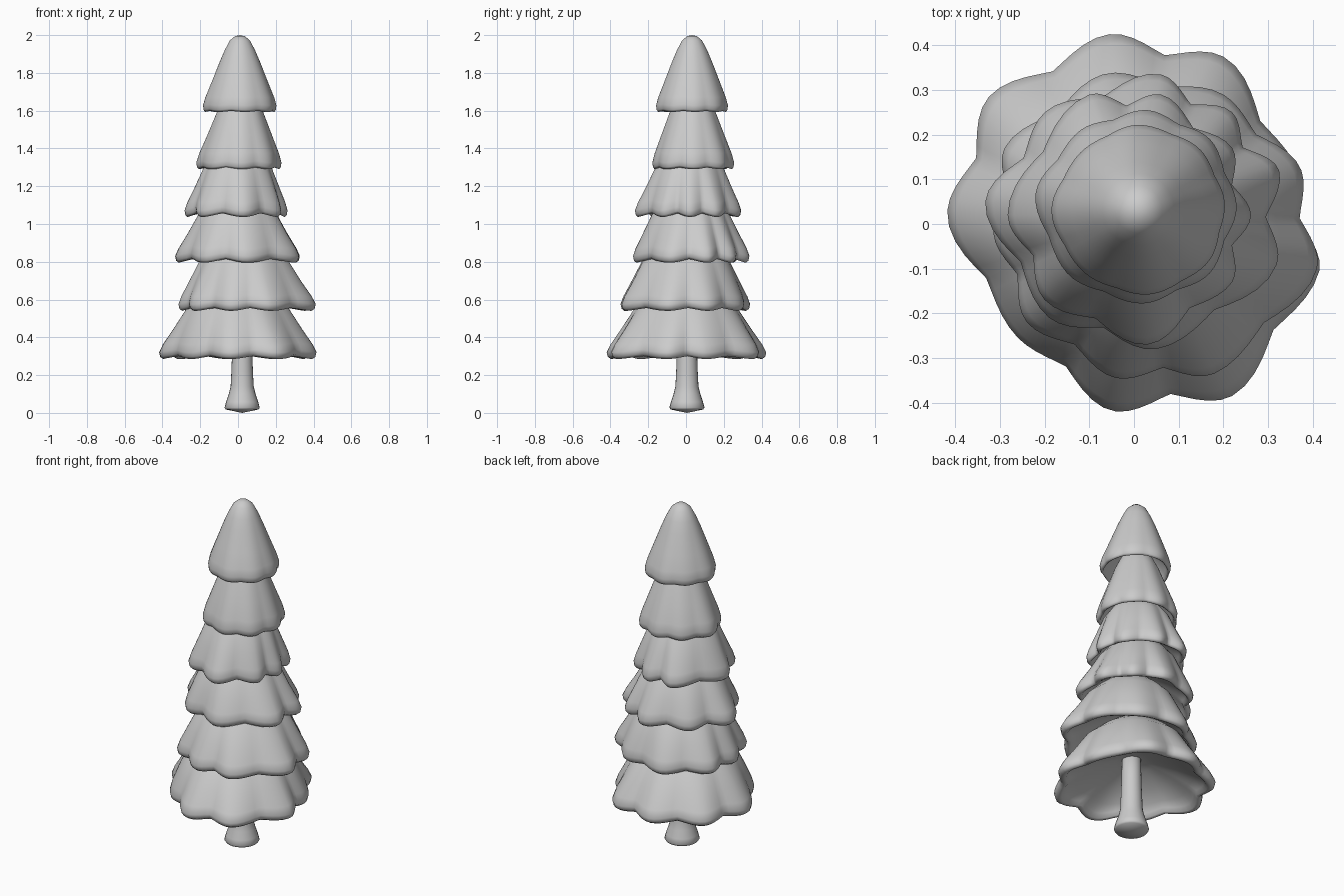
import bpy, bmesh, math

STEPS = 10  # outline samples from one lobe tip to the next


def loft(name, rings, closed_bottom, closed_top):
    """Skin a stack of rings, fanning each end to a centre point."""
    bm = bmesh.new()
    vs = [[bm.verts.new(p) for p in ring] for ring in rings]
    n = len(vs[0])
    for a, b in zip(vs, vs[1:]):
        for i in range(n):
            j = (i + 1) % n
            bm.faces.new((a[i], a[j], b[j], b[i]))
    for ring, tip in ((vs[0], closed_bottom), (vs[-1], closed_top)):
        c = bm.verts.new(tip)
        for i in range(n):
            bm.faces.new((ring[i], ring[(i + 1) % n], c))
    bmesh.ops.recalc_face_normals(bm, faces=bm.faces[:])
    mesh = bpy.data.meshes.new(name)
    bm.to_mesh(mesh)
    bm.free()
    for f in mesh.polygons:
        f.use_smooth = True
    ob = bpy.data.objects.new(name, mesh)
    bpy.context.collection.objects.link(ob)
    return ob


def outline(peaks, cx, cy, depth):
    """Scalloped outline through lobe tips: (angle, radius, notch amount)."""
    pol = sorted((math.atan2(y - cy, x - cx), math.hypot(x - cx, y - cy)) for x, y in peaks)
    pts = []
    for k, (a0, r0) in enumerate(pol):
        a1, r1 = pol[(k + 1) % len(pol)]
        if a1 < a0:
            a1 += 2 * math.pi
        for s in range(STEPS):
            t = s / STEPS
            v = 1 - abs(2 * t - 1)
            e = t * t * (3 - 2 * t)
            u = 0.4 * v * v + 0.6 * v * v * (3 - 2 * v)
            pts.append((a0 + (a1 - a0) * t, (r0 + (r1 - r0) * e) * (1 - depth * u), u))
    return pts


def tier(name, z0, h, q, centre, depth, peaks):
    """Bough skirt, cupped underneath; q is its relative radius at height h."""
    cx, cy = centre
    out = outline(peaks, cx, cy, depth)
    mean = sum(p[1] for p in out) / len(out)
    # (relative radius, height, lobe strength)
    prof = [(0.25, h * 0.58, 0.1), (0.55, h * 0.4, 0.3), (0.75, h * 0.23, 0.6),
            (0.86, 0.028, 0.9), (0.9, 0.005, 1), (0.945, 0.0, 1), (0.985, 0.011, 1),
            (1.0, 0.035, 1), (q + (1 - q) * 0.87, 0.035 + (h - 0.035) * 0.18, 0.88),
            (q + (1 - q) * 0.5, 0.035 + (h - 0.035) * 0.53, 0.58), (q, h, 0.25),
            (q * 0.76, h + 0.06, 0.15), (q * 0.5, h + 0.112, 0.1), (q * 0.25, h + 0.134, 0)]
    rings = []
    for f, z, w in prof:
        rings.append([(cx + f * (mean + (r - mean) * w) * math.cos(a),
                       cy + f * (mean + (r - mean) * w) * math.sin(a),
                       z0 + z + 0.15 * depth * u * w * w) for a, r, u in out])
    return loft(name, rings, (cx, cy, z0 + h * 0.66), (cx, cy, z0 + h + 0.14))


# Bough tiers, bottom to top, each given by its lobe tips seen from above
tier("boughs_1", 0.285, 0.265, 0.68, (0, 0), 0.1,
     [(-0.055, 0.425), (0.2, 0.375), (0.37, 0.11), (0.415, -0.105), (0.22, -0.385),
      (-0.04, -0.42), (-0.26, -0.255), (-0.418, 0.03), (-0.325, 0.285)])
tier("boughs_2", 0.54, 0.265, 0.68, (0.03, 0), 0.1,
     [(0.41, -0.1), (0.375, 0.12), (0.2, 0.29), (-0.07, 0.335), (-0.29, 0.17),
      (-0.315, -0.02), (-0.24, -0.22), (-0.04, -0.345), (0.18, -0.335)])
tier("boughs_3", 0.795, 0.255, 0.68, (0, 0.025), 0.13,
     [(-0.333, 0.05), (-0.2, 0.25), (0.06, 0.335), (0.22, 0.25), (0.325, 0.12),
      (0.32, -0.09), (0.05, -0.28), (-0.19, -0.21)])
tier("boughs_4", 1.037, 0.263, 0.68, (0, 0.02), 0.13,
     [(-0.283, 0.02), (-0.1, 0.29), (0.06, 0.29), (0.22, 0.17), (0.262, 0.02),
      (0.22, -0.13), (0.03, -0.27), (-0.2, -0.17)])
tier("boughs_5", 1.29, 0.305, 0.56, (0.012, 0.035), 0.06,
     [(-0.22, 0.07), (-0.12, 0.21), (0.03, 0.255), (0.17, 0.19), (0.23, 0.04),
      (0.17, -0.11), (0.02, -0.178), (-0.15, -0.11)])
tier("boughs_6", 1.593, 0.267, 0.56, (0.01, 0.032), 0.035,
     [(-0.185, 0.03), (-0.12, 0.16), (0.01, 0.222), (0.15, 0.165), (0.203, 0.05),
      (0.17, -0.08), (0.04, -0.157), (-0.11, -0.11)])

# Trunk with flared foot
profile = [(0.086, 0.018), (0.093, 0.028), (0.085, 0.058), (0.071, 0.1),
           (0.061, 0.14), (0.057, 0.22), (0.053, 0.33), (0.05, 0.5)]
loft("trunk", [[(0.022 + r * math.cos(i * math.pi / 12), 0.005 + r * math.sin(i * math.pi / 12), z)
                for i in range(24)] for r, z in profile],
     (0.022, 0.005, 0.0), (0.022, 0.005, 0.51))
